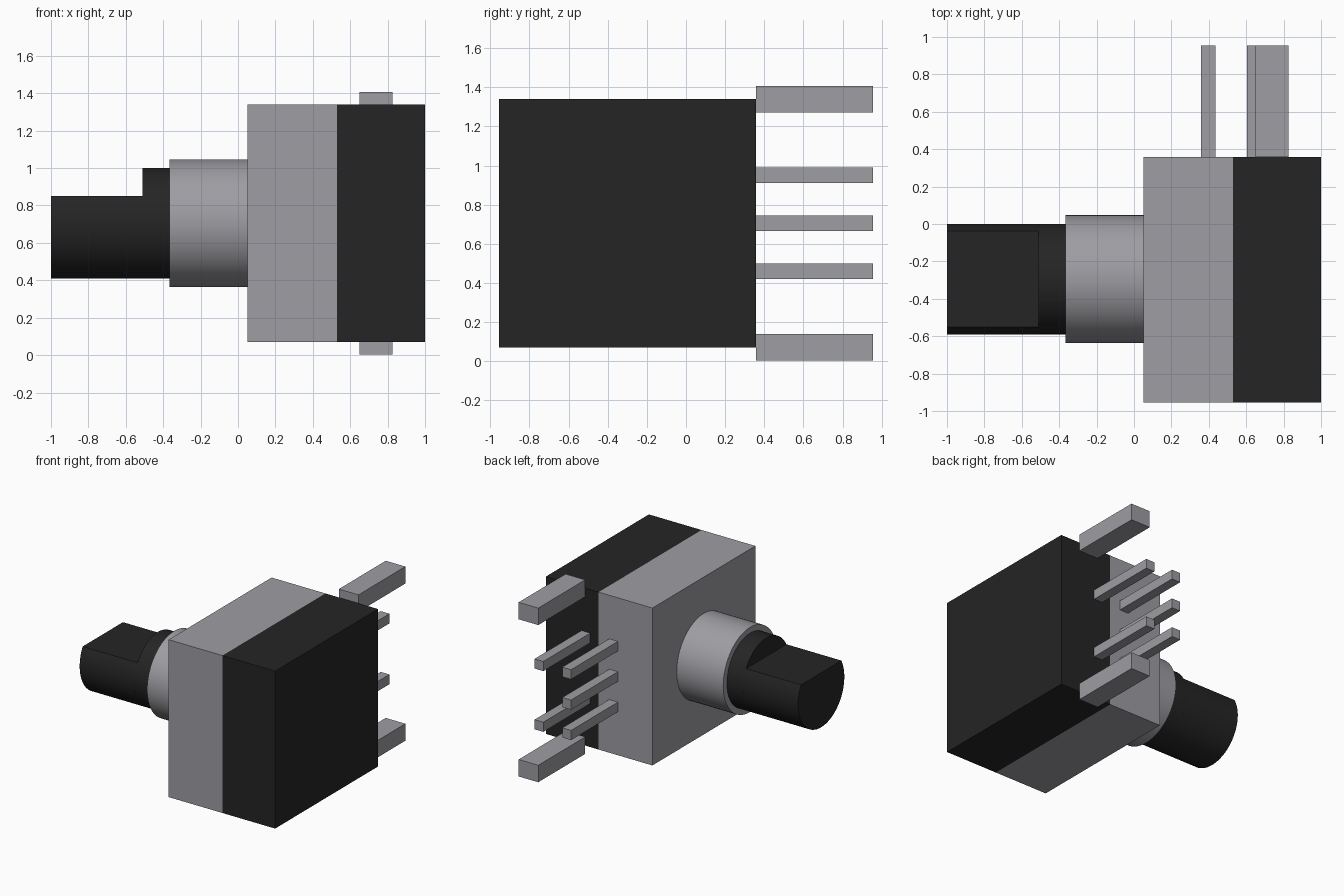
import bpy, bmesh, math

if "Cube" in bpy.data.objects:
    bpy.data.objects.remove(bpy.data.objects["Cube"], do_unlink=True)

AXIS_Y, AXIS_Z = -0.295, 0.705
BODY_BACK = 0.357


def material(name, rgb):
    m = bpy.data.materials.new(name)
    m.use_nodes = True
    m.diffuse_color = (*rgb, 1)
    m.node_tree.nodes["Principled BSDF"].inputs["Base Color"].default_value = (*rgb, 1)
    return m


metal = material("grey metal", (0.34, 0.34, 0.367))
plastic = material("black plastic", (0.018, 0.018, 0.018))


def finish(bm, name, mat):
    bmesh.ops.recalc_face_normals(bm, faces=bm.faces[:])
    mesh = bpy.data.meshes.new(name)
    bm.to_mesh(mesh)
    bm.free()
    mesh.materials.append(mat)
    ob = bpy.data.objects.new(name, mesh)
    bpy.context.collection.objects.link(ob)
    return ob


def box(name, x, y, z, mat):
    """Box from (low, high) pairs on each axis."""
    bm = bmesh.new()
    bmesh.ops.create_cube(bm, size=1)
    for v in bm.verts:
        v.co = [r[0] if c < 0 else r[1] for c, r in zip(v.co, (x, y, z))]
    return finish(bm, name, mat)


def rod(name, x, radius, mat, flat=None, segments=64):
    """Rod along x on the shaft axis, with an optional flat at a height above the axis."""
    start = math.asin(flat / radius) if flat else math.pi / 2
    sweep = math.pi + 2 * start
    count = segments + 1 if flat else segments
    bm = bmesh.new()
    ring = []
    for i in range(count):
        a = start - sweep * i / segments
        ring.append(bm.verts.new((x[0], AXIS_Y + radius * math.cos(a),
                                  AXIS_Z + radius * math.sin(a))))
    cap = bm.faces.new(ring)
    out = bmesh.ops.extrude_face_region(bm, geom=[cap], use_keep_orig=True)
    moved = [g for g in out["geom"] if isinstance(g, bmesh.types.BMVert)]
    bmesh.ops.translate(bm, vec=(x[1] - x[0], 0, 0), verts=moved)
    ob = finish(bm, name, mat)
    bpy.ops.object.select_all(action='DESELECT')
    ob.select_set(True)
    bpy.context.view_layer.objects.active = ob
    bpy.ops.object.shade_smooth_by_angle(angle=math.radians(30))
    return ob


# Housing: metal front half and plastic rear half
body_y, body_z = (-0.955, BODY_BACK), (0.07, 1.34)
box("metal_housing", (0.05, 0.53), body_y, body_z, metal)
box("plastic_housing", (0.53, 1.0), body_y, body_z, plastic)

# Threaded bushing and the D-shaped shaft
rod("bushing", (-0.365, 0.05), 0.342, metal)
rod("shaft_base", (-0.51, -0.365), 0.295, plastic)
rod("shaft_flatted_end", (-1.0, -0.51), 0.295, plastic, flat=0.145)


# Pins on the back of the housing
def pin(name, x, width, z, height):
    box(name, (x, x + width), (BODY_BACK, 0.955), (z - height / 2, z + height / 2), metal)


for label, step in (("lower", -1), ("middle", 0), ("upper", 1)):
    z = AXIS_Z + 0.245 * step
    pin(label + "_encoder_pin", 0.357, 0.078, z, 0.078)
    if step:
        pin(label + "_switch_pin", 0.605, 0.078, z, 0.078)
        pin(label + "_mounting_tab", 0.65, 0.175, AXIS_Z + 0.634 * step, 0.137)
